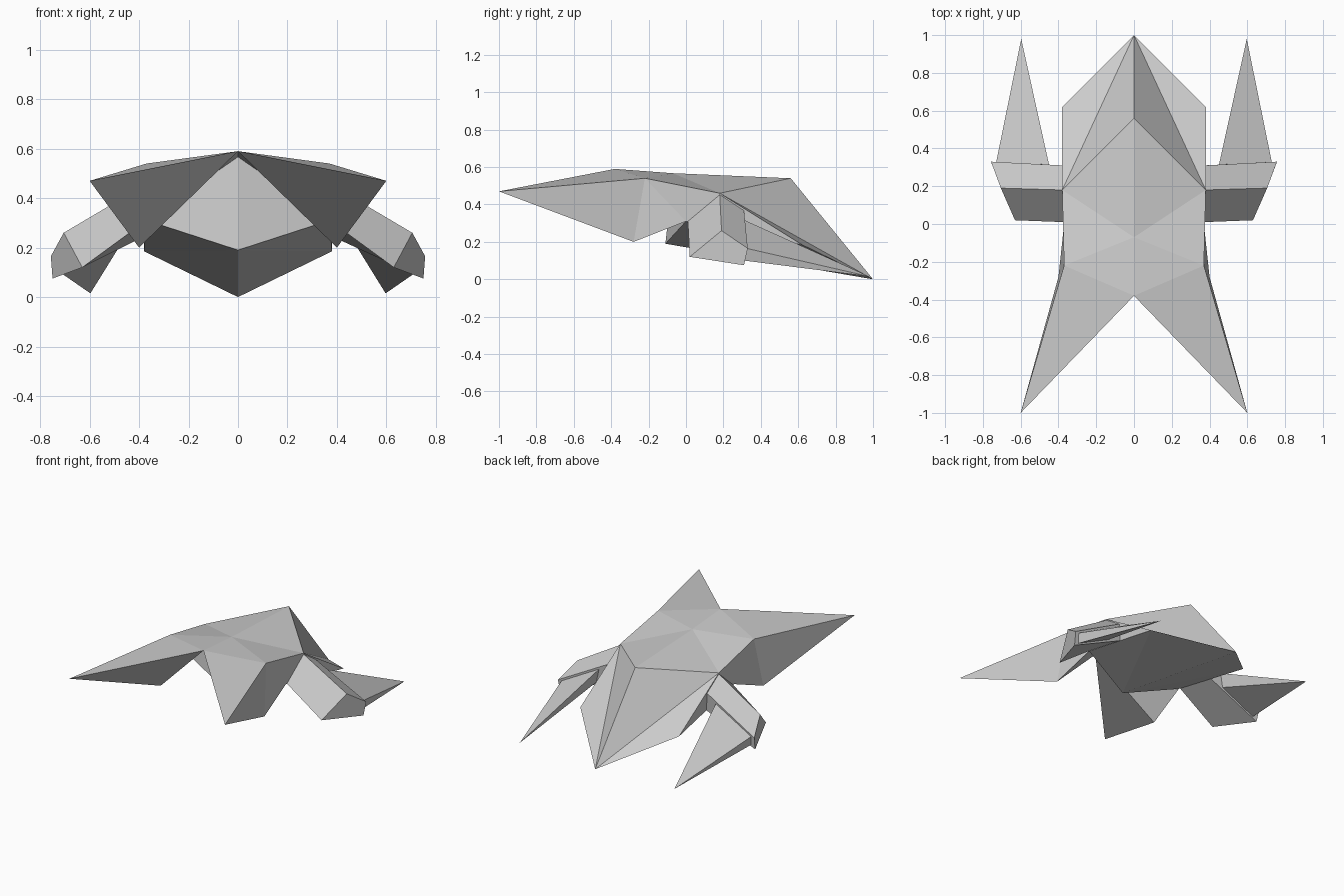
import bpy
import bmesh

if "Cube" in bpy.data.objects:
    bpy.data.objects.remove(bpy.data.objects["Cube"])


def build(name, points, faces, closed=True):
    """Make a flat-faced part from its right half, mirrored across x = 0."""
    bm = bmesh.new()
    for side in (1, -1):
        v = {k: bm.verts.new((x * side, y, z)) for k, (x, y, z) in points.items()}
        for f in faces:
            bm.faces.new([v[k] for k in (f if side == 1 else f[::-1])])
    if closed:
        bmesh.ops.recalc_face_normals(bm, faces=bm.faces[:])
    else:
        bmesh.ops.remove_doubles(bm, verts=bm.verts[:], dist=0.001)
    mesh = bpy.data.meshes.new(name)
    bm.to_mesh(mesh)
    bm.free()
    obj = bpy.data.objects.new(name, mesh)
    bpy.context.collection.objects.link(obj)
    return obj


def loft_faces(rings):
    """Faces joining four-cornered rings, with caps at both ends."""
    faces = [rings[0][::-1], rings[-1]]
    for a, b in zip(rings, rings[1:]):
        for i in range(4):
            j = (i + 1) % 4
            faces.append(a[i] + a[j] + b[j] + b[i])
    return faces


# Body with pointed tail fins: A rear crest, C back centre, H crown, T beak tip,
# S shoulder, N neck side, P cheek, Q flank, B belly, W fin tip, L fin bottom
body = {
    "A": (0, -.38, .59), "C": (0, -.07, .567), "H": (0, .56, .54),
    "T": (0, 1, 0), "B": (0, -.11, .19),
    "S": (.37, -.22, .54), "N": (.38, .18, .46), "P": (.38, .62, .185),
    "Q": (.37, 0, .31), "W": (.6, -1, .47), "L": (.4, -.28, .2),
}
build("body", body, [
    "ASC", "SNC", "CNH", "HNT", "NPT",      # top
    "SQN", "NQP",                           # flanks
    "TPB", "PQB", "CBQ",                    # keel and belly wall
    "AWS", "SWL", "ALW", "SLQ", "AQL", "ACQ",  # fins
], closed=False)

# Arms, from the flank out to the slanted elbow
arm = {
    "a": (.375, .18, .455), "b": (.37, .01, .31), "c": (.37, .31, .25), "d": (.375, .31, .37),
    "e": (.705, .19, .26), "f": (.63, .02, .12), "g": (.75, .31, .075), "h": (.757, .33, .165),
}
build("arms", arm, loft_faces(["abcd", "efgh"]))

# Claws, four-sided spikes
claw = {
    "a": (.45, .315, .315), "b": (.73, .325, .165), "c": (.72, .31, .1), "d": (.47, .31, .22),
    "t": (.597, .98, .015),
}
build("claws", claw, ["dcba", "abt", "bct", "cdt", "dat"])
